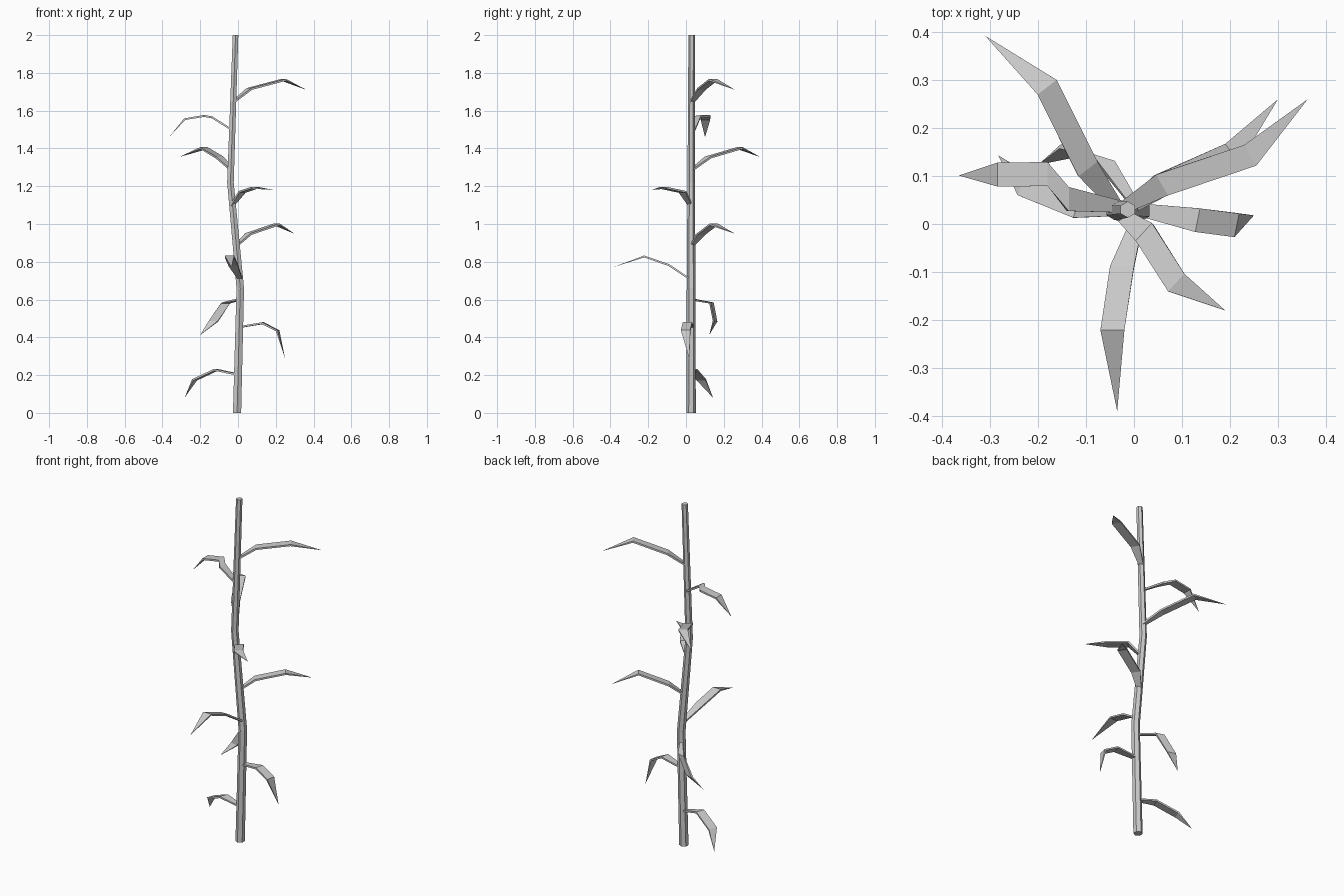
import bpy, math
from mathutils import Vector


def make_object(name, verts, faces):
    me = bpy.data.meshes.new(name)
    me.from_pydata([tuple(v) for v in verts], [], faces)
    me.update()
    ob = bpy.data.objects.new(name, me)
    bpy.context.collection.objects.link(ob)
    return ob


def bridge(rings, n):
    return [(r * n + i, r * n + (i + 1) % n, (r + 1) * n + (i + 1) % n, (r + 1) * n + i)
            for r in range(rings - 1) for i in range(n)]


# Stem: bent, tapering six-sided tube (x, y, z, radius)
path = [(-0.005, 0.027, 0, 0.025), (0.012, 0.027, 0.66, 0.023),
        (-0.040, 0.028, 1.22, 0.020), (-0.013, 0.030, 2.0, 0.017)]
verts = [(x + r * math.cos(math.pi * (i / 3 + 1 / 6)), y + r * math.sin(math.pi * (i / 3 + 1 / 6)), z)
         for x, y, z, r in path for i in range(6)]
faces = bridge(4, 6) + [tuple(range(5, -1, -1)), tuple(range(18, 24))]
make_object("stem", verts, faces)


# Leaf: thin folded blade along a spine, narrow at the stem and pointed at the tip
def leaf(name, pts, side=None):
    pts = [Vector(p) for p in pts]
    d = pts[-1] - pts[0]
    side = Vector(side or (d.y, -d.x, 0)).normalized()
    verts = []
    for i, p in enumerate(pts[:-1]):
        tangent = pts[i + 1] - pts[max(i - 1, 0)]
        up = side.cross(tangent).normalized() * 0.005
        w = side * (0.013 if i == 0 else 0.025)
        verts += [p - w - up, p + w - up, p + w + up, p - w + up]
    k = len(pts) - 1
    tip = len(verts)
    verts.append(pts[-1])
    last = (k - 1) * 4
    faces = bridge(k, 4) + [(3, 2, 1, 0)]
    faces += [(last + i, last + (i + 1) % 4, tip) for i in range(4)]
    make_object(name, verts, faces)


leaves = [
    ([(-0.02, 0.035, 1.65), (0.06, 0.082, 1.715), (0.242, 0.143, 1.763), (0.362, 0.26, 1.71)], None),
    ([(-0.035, 0.037, 1.50), (-0.138, 0.052, 1.565), (-0.18, 0.104, 1.572), (-0.282, 0.103, 1.555),
      (-0.365, 0.101, 1.46)], (0, 1, 0)),
    ([(-0.035, 0.035, 1.29), (-0.097, 0.116, 1.352), (-0.181, 0.285, 1.402), (-0.31, 0.392, 1.355)], None),
    ([(-0.03, 0.022, 1.10), (0.022, -0.018, 1.17), (0.088, -0.122, 1.192), (0.19, -0.18, 1.18)], None),
    ([(-0.005, 0.035, 0.89), (0.055, 0.08, 0.947), (0.205, 0.147, 0.998), (0.30, 0.26, 0.948)], None),
    ([(0.008, 0.01, 0.715), (-0.025, -0.09, 0.782), (-0.045, -0.221, 0.828), (-0.035, -0.39, 0.77)], (1, 0, 0)),
    ([(0.005, 0.035, 0.60), (-0.065, 0.135, 0.582), (-0.13, 0.154, 0.485), (-0.20, 0.123, 0.412)], (0.95, -0.3, 0)),
    ([(0.01, 0.03, 0.455), (0.132, 0.008, 0.475), (0.21, -0.002, 0.435), (0.25, 0.018, 0.285)], (-0.2, -1, 0)),
    ([(-0.01, 0.03, 0.205), (-0.117, 0.036, 0.228), (-0.23, 0.082, 0.175), (-0.283, 0.143, 0.08)], None),
]
for n, (pts, side) in enumerate(leaves, 1):
    leaf(f"leaf_{n}", pts, side)

# Consistent outward normals
import bmesh
for ob in bpy.context.collection.objects:
    bm = bmesh.new()
    bm.from_mesh(ob.data)
    bmesh.ops.recalc_face_normals(bm, faces=bm.faces)
    bm.to_mesh(ob.data)
    bm.free()
